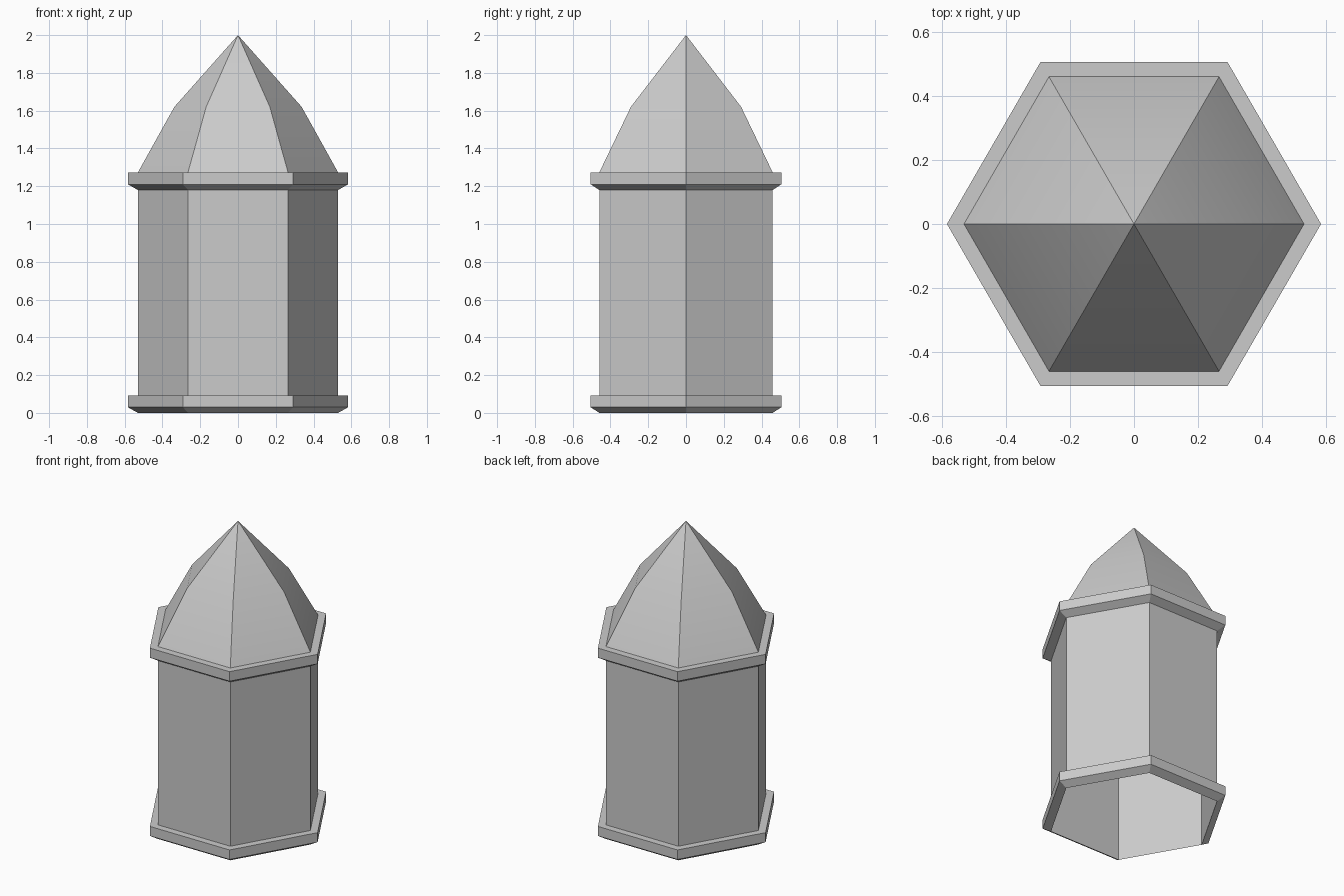
import bpy, bmesh, math

cube = bpy.data.objects.get("Cube")
if cube:
    bpy.data.objects.remove(cube, do_unlink=True)

SIDES = 6
R_WALL, R_BAND = 0.53, 0.583
Z_EAVE, BAND_H, CHAMFER = 1.273, 0.093, 0.03

stone = bpy.data.materials.new("light_grey_stone")
stone.use_nodes = True
color = (0.6, 0.6, 0.6, 1.0)
stone.diffuse_color = color
stone.node_tree.nodes["Principled BSDF"].inputs["Base Color"].default_value = color


def hex_shell(name, profile, smooth=False):
    """Sweep a (radius, height) profile, listed bottom to top, around six corners."""
    bm = bmesh.new()
    rings = []
    for r, z in profile:
        if r == 0:
            rings.append([bm.verts.new((0, 0, z))] * SIDES)
        else:
            angles = [math.tau * i / SIDES for i in range(SIDES)]
            rings.append([bm.verts.new((r * math.cos(a), r * math.sin(a), z)) for a in angles])
    for low, high in zip(rings, rings[1:]):
        for i in range(SIDES):
            j = (i + 1) % SIDES
            corners = [low[i], low[j], high[j], high[i]]
            bm.faces.new(list(dict.fromkeys(corners)))
    mesh = bpy.data.meshes.new(name)
    bm.to_mesh(mesh)
    bm.free()
    mesh.materials.append(stone)
    obj = bpy.data.objects.new(name, mesh)
    bpy.context.collection.objects.link(obj)
    if smooth:
        bpy.ops.object.select_all(action='DESELECT')
        obj.select_set(True)
        bpy.context.view_layer.objects.active = obj
        bpy.ops.object.shade_smooth_by_angle(angle=math.radians(30))
    return obj


# Hollow six-sided walls, open underneath
hex_shell("walls", [(R_WALL, 0), (R_WALL, Z_EAVE)])

# Matching bands at the foot and the eaves, chamfered below and flat on top
for name, z in (("base_band", 0), ("eave_band", Z_EAVE - BAND_H)):
    hex_shell(name, [(R_WALL, z), (R_BAND, z + CHAMFER),
                     (R_BAND, z + BAND_H), (R_WALL, z + BAND_H)])

# Pointed roof with a soft bend partway up each facet
hex_shell("roof", [(R_WALL, Z_EAVE), (0.337, 1.62), (0, 2)], smooth=True)
